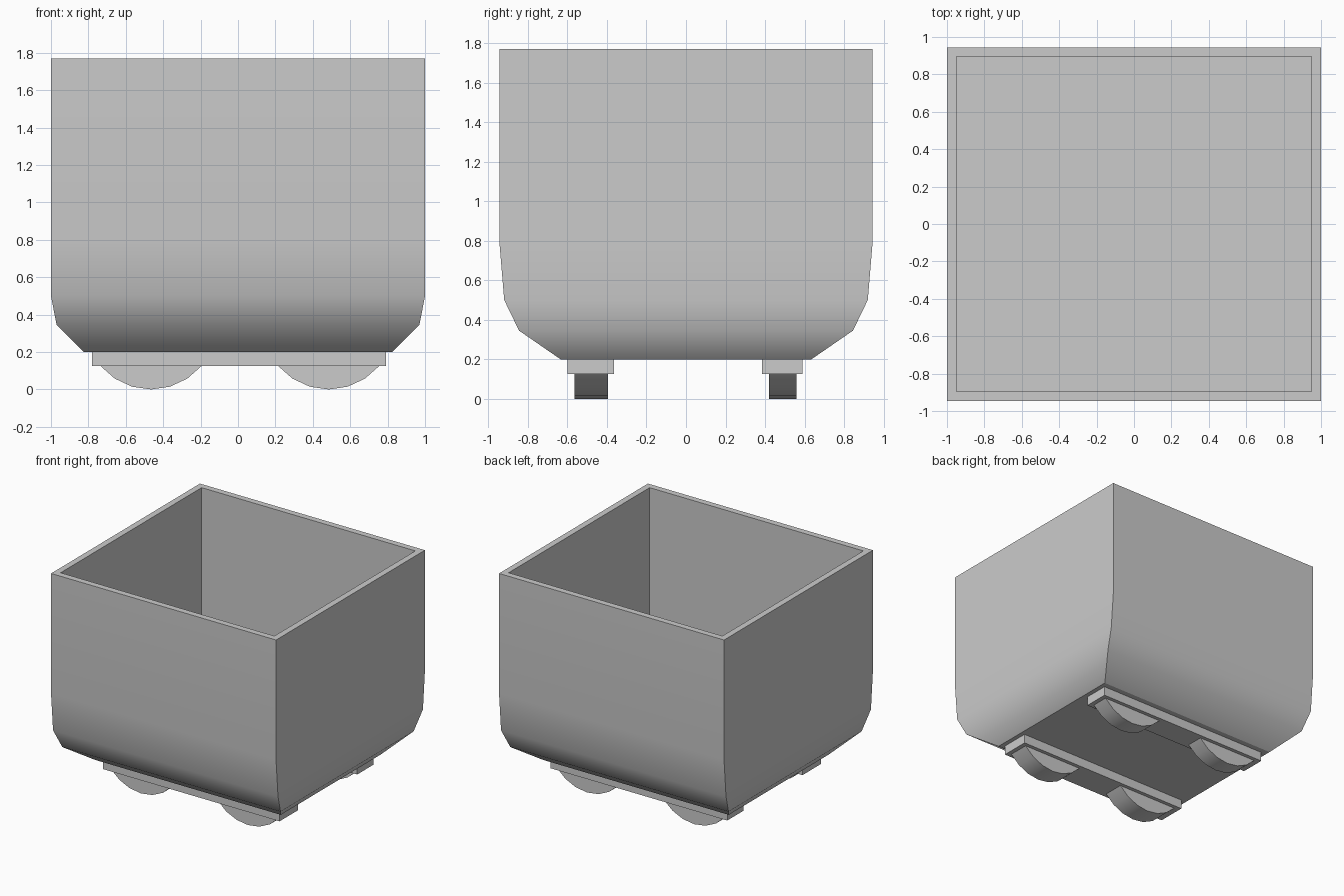
import bpy, bmesh, math

if "Cube" in bpy.data.objects:
    bpy.data.objects.remove(bpy.data.objects["Cube"])


def finish(name, bm):
    bmesh.ops.recalc_face_normals(bm, faces=bm.faces)
    mesh = bpy.data.meshes.new(name)
    bm.to_mesh(mesh)
    bm.free()
    obj = bpy.data.objects.new(name, mesh)
    bpy.context.collection.objects.link(obj)
    return obj


def box(name, x0, x1, y0, y1, z0, z1):
    bm = bmesh.new()
    bmesh.ops.create_cube(bm, size=1)
    for v in bm.verts:
        v.co = ((x0 + x1) / 2 + v.co.x * (x1 - x0),
                (y0 + y1) / 2 + v.co.y * (y1 - y0),
                (z0 + z1) / 2 + v.co.z * (z1 - z0))
    return finish(name, bm)


def wheel(name, cx, y0, y1, top=0.125, r=0.354, steps=6):
    # exposed lower segment of a wheel, cut off flush with the rail
    bm = bmesh.new()
    half = math.acos((r - top) / r)
    angles = [-half + 2 * half * i / steps for i in range(steps + 1)]
    verts = [bm.verts.new((cx + r * math.sin(a), y0, r - r * math.cos(a))) for a in angles]
    face = bm.faces.new(verts)
    ext = bmesh.ops.extrude_face_region(bm, geom=[face])
    moved = [g for g in ext["geom"] if isinstance(g, bmesh.types.BMVert)]
    bmesh.ops.translate(bm, verts=moved, vec=(0, y1 - y0, 0))
    obj = finish(name, bm)
    bpy.ops.object.select_all(action='DESELECT')
    obj.select_set(True)
    bpy.context.view_layer.objects.active = obj
    bpy.ops.object.shade_smooth_by_angle(angle=math.radians(30))


# tub: outer shell from the bottom up, over the rim and down to the inner floor
rings = [(0.825, 0.635, 0.2), (0.97, 0.845, 0.345), (1.0, 0.92, 0.5), (1.0, 0.945, 0.8),
         (1.0, 0.945, 1.77), (0.95, 0.895, 1.77), (0.95, 0.895, 0.46)]
bm = bmesh.new()
loops = [[bm.verts.new((sx * x, sy * y, z)) for sx, sy in ((-1, -1), (1, -1), (1, 1), (-1, 1))]
         for x, y, z in rings]
for a, b in zip(loops, loops[1:]):
    for i in range(4):
        j = (i + 1) % 4
        bm.faces.new((a[i], a[j], b[j], b[i])).smooth = True
bm.faces.new(loops[0])
bm.faces.new(loops[-1])
# only the rings of the curved lower flank stay smooth
soft = [set(loop) for loop in loops[1:4]]
for e in bm.edges:
    e.smooth = any(set(e.verts) <= s for s in soft)
finish("tub", bm)

# rails and wheels under each side
for side, rail, tread in (("front", (-0.6, -0.365), (-0.565, -0.395)),
                          ("back", (0.385, 0.59), (0.42, 0.56))):
    box(side + "_rail", -0.78, 0.79, *rail, 0.125, 0.2)
    for end, cx in (("left", -0.465), ("right", 0.485)):
        wheel(f"{side}_{end}_wheel", cx, *tread)
